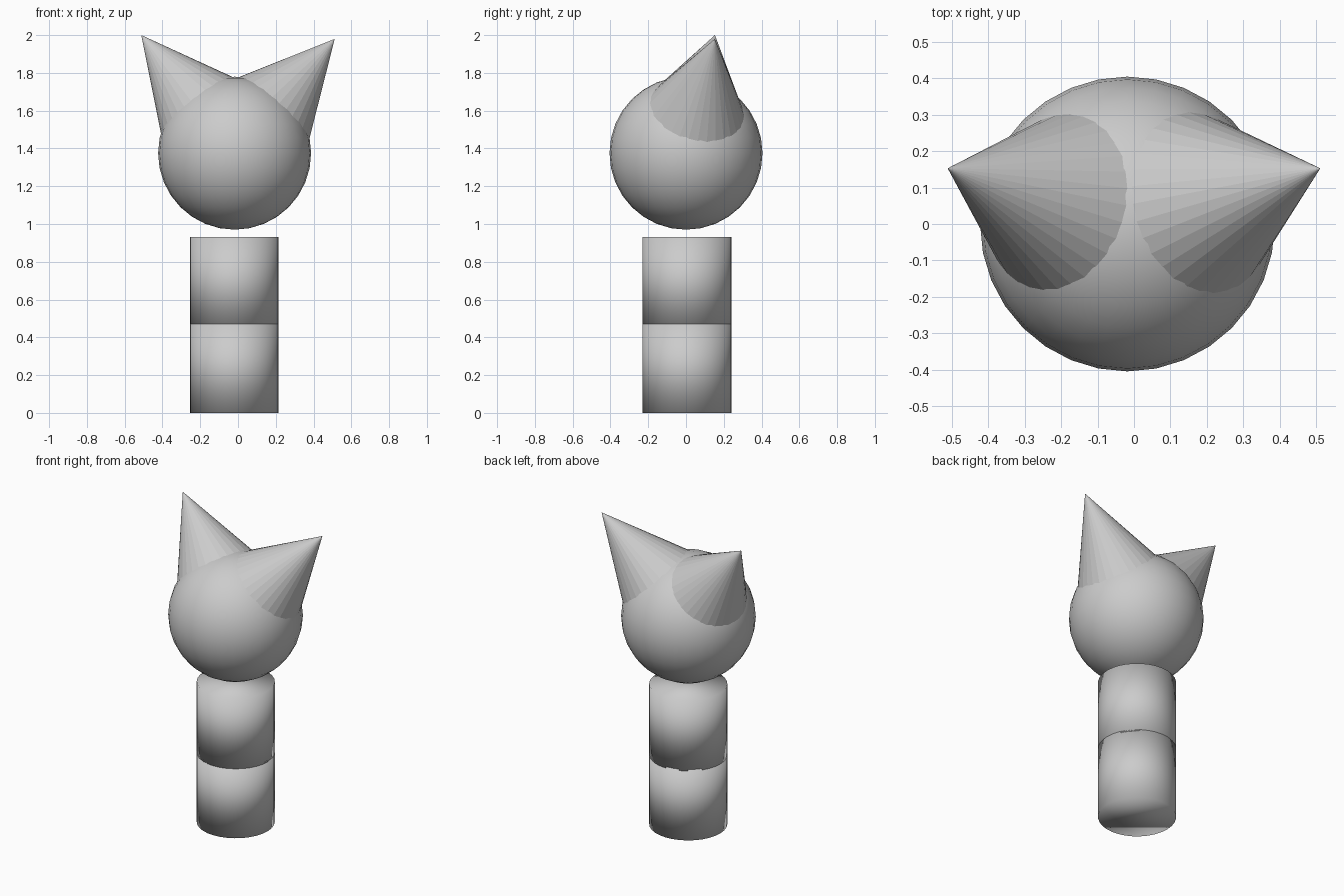
import bpy
from mathutils import Vector

cube = bpy.data.objects.get("Cube")
if cube:
    bpy.data.objects.remove(cube, do_unlink=True)

grey = bpy.data.materials.new("plain grey")
grey.use_nodes = True
colour = (0.6, 0.6, 0.6, 1)
grey.diffuse_color = colour
grey.node_tree.nodes["Principled BSDF"].inputs["Base Color"].default_value = colour


def finish(name, smooth):
    part = bpy.context.object
    part.name = name
    part.data.materials.append(grey)
    if smooth:
        bpy.ops.object.shade_smooth()
    return part


# Body: two stacked drums that overlap slightly
RADIUS = 0.235
for name, base in (("lower_body", 0), ("upper_body", 0.46)):
    bpy.ops.mesh.primitive_cylinder_add(
        vertices=32, radius=RADIUS, depth=2 * RADIUS,
        location=(-0.02, 0.005, base + RADIUS))
    finish(name, True)

# Head: a ball floating just above the body
head_centre = Vector((-0.018, 0, 1.375))
bpy.ops.mesh.primitive_uv_sphere_add(
    segments=32, ring_count=16, radius=0.405, location=head_centre)
finish("head", True)

# Ears: cones pointing straight out of the head, bases sunk into it
EAR_LENGTH = 0.52
for name, tip in (("right_ear", (-0.512, 0.153, 2.0)),
                  ("left_ear", (0.512, 0.153, 1.98))):
    tip = Vector(tip)
    axis = (tip - head_centre).normalized()
    bpy.ops.mesh.primitive_cone_add(
        vertices=32, radius1=EAR_LENGTH / 2, depth=EAR_LENGTH,
        location=tip - axis * EAR_LENGTH / 2,
        rotation=axis.to_track_quat('Z', 'Y').to_euler())
    finish(name, False)
